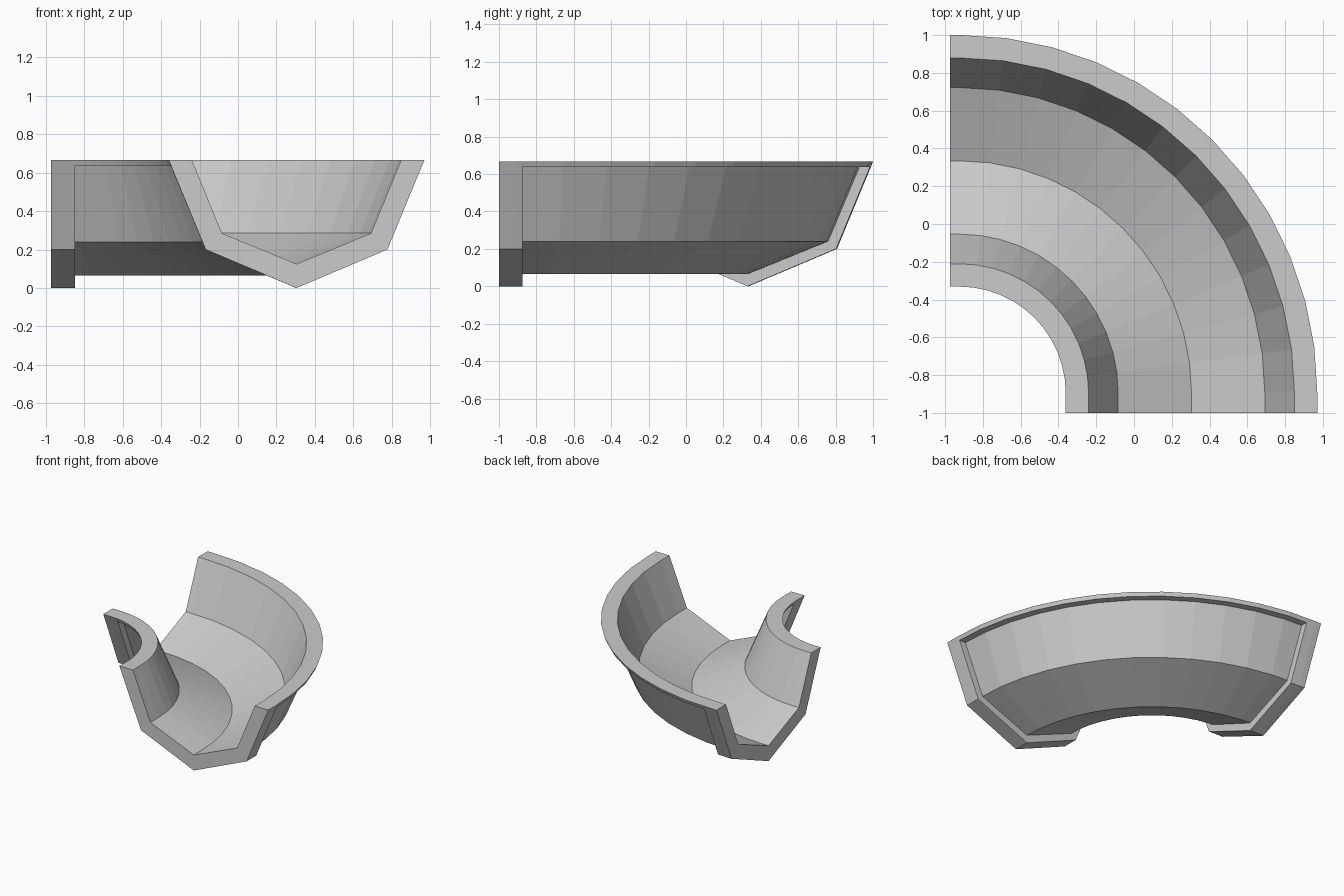
import bpy, bmesh
from math import sin, cos, pi

if "Cube" in bpy.data.objects:
    bpy.data.objects.remove(bpy.data.objects["Cube"])

CX, CY = -0.925, -0.895      # bend centre
MID = 0.3045 - CX            # bend radius of the channel centre line
STEPS = 12

# half cross-sections: (offset from centre line, height)
inside = [(0.0, 0.125), (0.388, 0.285), (0.545, 0.667)]
flange_outside = [(0.666, 0.667), (0.473, 0.20), (0.0, 0.0)]
body_outside = [(0.666, 0.667), (0.653, 0.637), (0.597, 0.637), (0.430, 0.24), (0.0, 0.065)]


def full_profile(outside):
    half = inside + outside
    return half + [(-d, z) for d, z in reversed(half[1:-1])]


def sweep(profile):
    """Sweep a profile round the bend with short straight ends."""
    bm = bmesh.new()
    places = [lambda r: (CX + r, -1.0)]
    for i in range(STEPS + 1):
        a = pi / 2 * i / STEPS
        places.append(lambda r, a=a: (CX + r * cos(a), CY + r * sin(a)))
    places.append(lambda r: (-0.973, CY + r))
    rings = [[bm.verts.new((*p(MID + d), z)) for d, z in profile] for p in places]
    n = len(profile)
    for r0, r1 in zip(rings, rings[1:]):
        for i in range(n):
            j = (i + 1) % n
            bm.faces.new((r0[i], r0[j], r1[j], r1[i]))
    bm.faces.new(rings[0])
    bm.faces.new(rings[-1][::-1])
    bmesh.ops.recalc_face_normals(bm, faces=bm.faces)
    return bm


def trim(bm, co, outward, cap):
    """Remove everything on the outward side of a plane."""
    geom = bm.verts[:] + bm.edges[:] + bm.faces[:]
    bmesh.ops.bisect_plane(bm, geom=geom, dist=1e-5, plane_co=co,
                           plane_no=outward, clear_outer=True)
    if cap:
        bmesh.ops.holes_fill(bm, edges=[e for e in bm.edges if e.is_boundary], sides=0)
        bmesh.ops.recalc_face_normals(bm, faces=bm.faces)


def finish(bm, name):
    mesh = bpy.data.meshes.new(name)
    bm.to_mesh(mesh)
    bm.free()
    bpy.context.collection.objects.link(bpy.data.objects.new(name, mesh))


LEFT, FRONT = (-0.848, 0, 0), (0, -0.875, 0)

# thin channel with a rim, between the flanges
body = sweep(full_profile(body_outside))
trim(body, LEFT, (-1, 0, 0), False)
trim(body, FRONT, (0, -1, 0), False)
finish(body, "channel_bend")

# thick flange at each end
for name, co, no in (("left_flange", LEFT, (1, 0, 0)), ("front_flange", FRONT, (0, 1, 0))):
    flange = sweep(full_profile(flange_outside))
    trim(flange, co, no, True)
    finish(flange, name)
